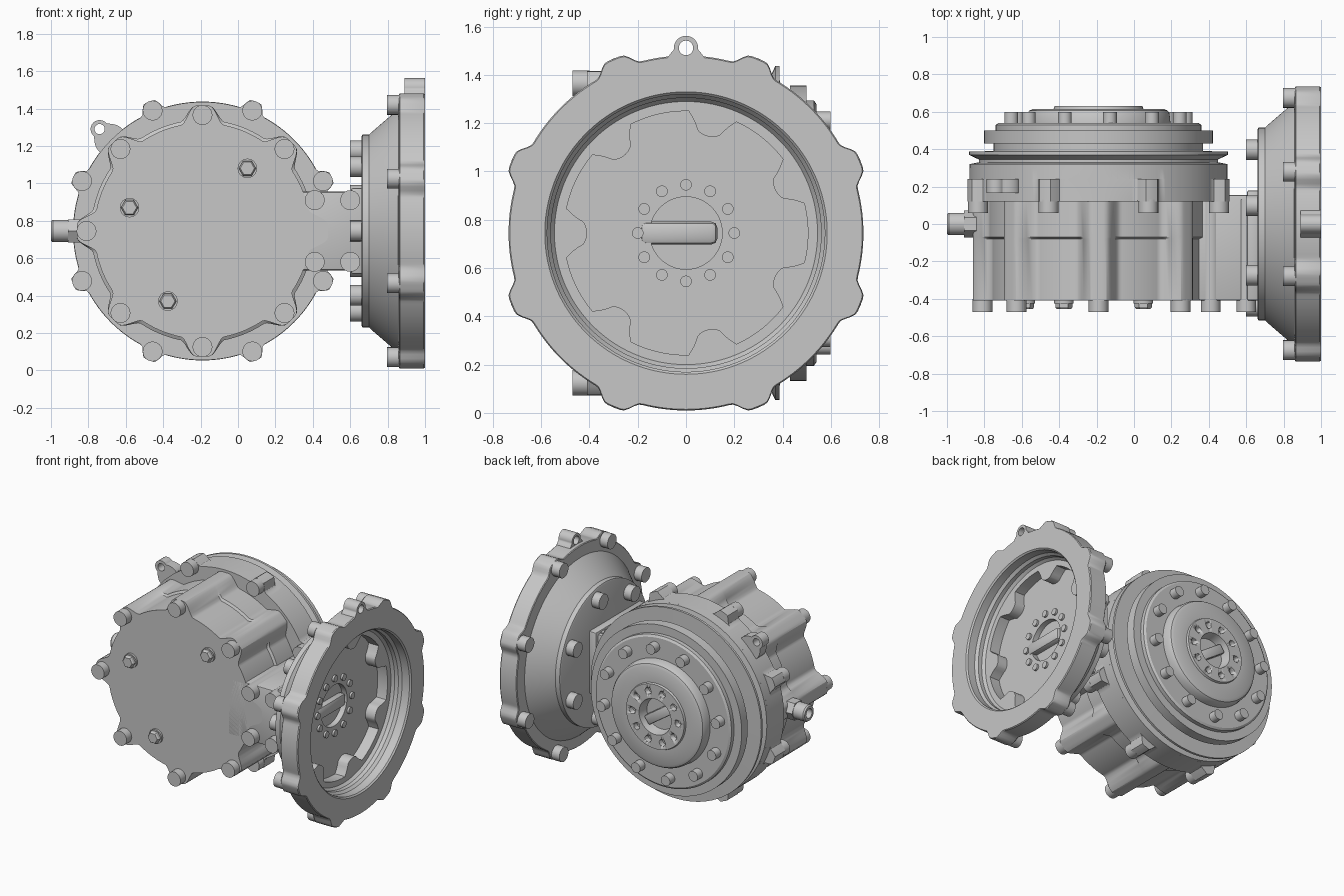
import bpy
import bmesh
from math import sin, cos, pi, radians, sqrt
from mathutils import Matrix

if "Cube" in bpy.data.objects:
    bpy.data.objects.remove(bpy.data.objects["Cube"])

steel = bpy.data.materials.new("cast_grey")
steel.use_nodes = True
GREY = (0.57, 0.57, 0.57, 1)
steel.diffuse_color = GREY
steel.node_tree.nodes["Principled BSDF"].inputs["Base Color"].default_value = GREY

GX, AZ = -0.19, 0.745   # gearbox axis x, shared axis height


def finish(name, bm, angle=30):
    bmesh.ops.recalc_face_normals(bm, faces=bm.faces)
    mesh = bpy.data.meshes.new(name)
    bm.to_mesh(mesh)
    bm.free()
    mesh.materials.append(steel)
    ob = bpy.data.objects.new(name, mesh)
    bpy.context.collection.objects.link(ob)
    bpy.ops.object.select_all(action="DESELECT")
    ob.select_set(True)
    bpy.context.view_layer.objects.active = ob
    bpy.ops.object.shade_smooth_by_angle(angle=radians(angle))
    return ob


def lathe(name, profile, axis, centre, steps=24, closed=False):
    """Sweep (along, radius) pairs round an axis; a radius may be a function of angle."""
    bm = bmesh.new()
    rings = []
    for along, rad in profile:
        ring = []
        for i in range(steps):
            a = 2 * pi * i / steps
            r = rad(a) if callable(rad) else rad
            u, v = centre[0] + r * cos(a), centre[1] + r * sin(a)
            ring.append(bm.verts.new((u, along, v) if axis == "Y" else (along, u, v)))
        rings.append(ring)
    pairs = list(zip(rings, rings[1:]))
    if closed:
        pairs.append((rings[-1], rings[0]))
    else:
        bm.faces.new(rings[0])
        bm.faces.new(rings[-1])
    for p, q in pairs:
        for i in range(steps):
            j = (i + 1) % steps
            bm.faces.new((p[i], p[j], q[j], q[i]))
    return finish(name, bm)


def lobed(base, tip, count, phase, half, blend):
    """Circle with evenly spaced rounded lobes (or notches when tip < base)."""
    step = 2 * pi / count

    def radius(a):
        d = abs((a - radians(phase) + step / 2) % step - step / 2) * base
        t = min(max((half + blend - d) / blend, 0), 1)
        return base + (tip - base) * t * t * (3 - 2 * t)
    return radius


def scalloped(base, count, phase, dist, size):
    """Circle bitten by round bosses whose flanks flare into the wall."""
    step = 2 * pi / count

    def radius(a):
        d = abs((a - radians(phase) + step / 2) % step - step / 2)
        off = dist * sin(d)
        if off < size:
            return dist * cos(d) - 0.8 * sqrt(size * size - off * off)
        t = min((off - size) / 0.03, 1)
        return dist * cos(d) * (1 - t) + base * t
    return radius


def around(centre, radius, count, phase):
    for i in range(count):
        a = radians(phase) + 2 * pi * i / count
        yield centre[0] + radius * cos(a), centre[1] + radius * sin(a)


def bolt(name, axis, centre, tip, seat, r=0.053, steps=24):
    return lathe(name, [(tip, r), (seat, r)], axis, centre, steps)


def box(name, size, location, angle=0, bevel=0.01):
    bm = bmesh.new()
    bmesh.ops.create_cube(bm, size=1)
    bmesh.ops.scale(bm, vec=size, verts=bm.verts)
    bmesh.ops.bevel(bm, geom=bm.edges[:], offset=bevel, segments=2, affect="EDGES", profile=0.5)
    bmesh.ops.transform(bm, matrix=Matrix.Translation(location) @ Matrix.Rotation(angle, 4, "Y"),
                        verts=bm.verts)
    return finish(name, bm)


def eye(name, axis, centre, start, end, r, hole, root):
    """Lifting eye: a ring that flares towards the body in the root direction."""
    skirt = lobed(r, 0.13, 1, root, 0.6 * r, 0.9 * r)
    lathe(name, [(start, skirt), (end, skirt), (end, hole), (start, hole)], axis, centre, 64, True)


def drill(target, cutters):
    """Cut holes, bake the result and drop the cutters."""
    for c in cutters:
        c.hide_render = True
        m = target.modifiers.new("hole", "BOOLEAN")
        m.object, m.operation, m.solver = c, "DIFFERENCE", "EXACT"
    bpy.context.view_layer.update()
    graph = bpy.context.evaluated_depsgraph_get()
    baked = bpy.data.meshes.new_from_object(target.evaluated_get(graph))
    target.modifiers.clear()
    target.data = baked
    for c in cutters:
        bpy.data.objects.remove(c)


# Gearbox housing: ribbed front half, bolted flange
G = (GX, AZ)
front = lobed(0.578, 0.672, 8, 0, 0.03, 0.085)
middle = lobed(0.595, 0.672, 8, 0, 0.03, 0.09)
flange = lobed(0.69, 0.748, 8, 22.5, 0.025, 0.045)
lathe("gearbox_housing", [
    (-0.41, front), (-0.08, front), (-0.07, middle), (0.12, middle), (0.12, flange),
    (0.24, flange), (0.24, 0.69), (0.3, 0.69)], "Y", G, 288)

# Stepped output hub at the back
hub = lathe("output_hub", [
    (0.24, 0.69), (0.32, 0.69), (0.33, 0.64), (0.345, 0.64), (0.37, 0.692), (0.387, 0.692),
    (0.39, 0.56), (0.43, 0.56), (0.43, 0.612), (0.5, 0.612), (0.5, 0.55), (0.53, 0.55),
    (0.54, 0.535), (0.54, 0.385), (0.59, 0.38), (0.606, 0.37), (0.615, 0.35),
    (0.615, 0.24), (0.63, 0.235), (0.63, 0.13), (0.56, 0.115)], "Y", G, 128)
drill(hub, [lathe("hole_cutter", [(0.59, 0.024), (0.66, 0.024)], "Y", p, 16)
            for p in around(G, 0.185, 10, 0)])
box("hub_key", (0.22, 0.05, 0.07), (GX, 0.58, AZ), 0.6)
for p in around(G, 0.47, 12, 22.5):
    bolt("hub_bolt", "Y", p, 0.598, 0.53, 0.037)

# Housing bolts
for p in around(G, 0.62, 8, 0):
    if p[0] < 0.4:
        bolt("cover_bolt", "Y", p, -0.47, -0.4)
for p in around(G, 0.697, 8, 22.5):
    bolt("flange_bolt", "Y", p, 0.06, 0.13)

# Hexagonal plugs on the front cover
for p in ((0.05, 1.08), (-0.58, 0.87), (-0.375, 0.37)):
    lathe("plug_collar", [(-0.425, 0.052), (-0.4, 0.052)], "Y", p)
    lathe("plug", [(-0.455, 0.038), (-0.445, 0.046), (-0.4, 0.046)], "Y", p, 6)

# Neck joining the gearbox to the wheel flange
box("neck", (0.46, 0.565, 0.42), (0.435, -0.1275, AZ))
box("neck_pad", (0.06, 0.59, 0.46), (0.635, -0.115, AZ))
for x in (0.41, 0.6):
    for side in (-1, 1):
        p = (x, AZ + side * 0.165)
        lathe("neck_boss", [(-0.41, 0.053), (0.13, 0.053)], "Y", p)
        bolt("neck_bolt", "Y", p, -0.47, -0.4)

# Side port
lathe("port_collar", [(-0.91, 0.072), (-0.8, 0.072)], "X", (0, AZ), 6)
lathe("port", [(-1, 0.053), (-0.99, 0.06), (-0.88, 0.06), (-0.88, 0.034), (-1, 0.034)],
      "X", (0, AZ), 32, True)

# Wheel flange: cone, lobed rim and stepped pocket
W = (0, AZ)
rim = lobed(0.735, 0.782, 8, 22.5, 0.03, 0.07)
rim_edge = lobed(0.73, 0.777, 8, 22.5, 0.03, 0.07)
pocket = scalloped(0.505, 7, 180, 0.46, 0.062)
lathe("wheel_flange", [
    (0.66, 0.505), (0.665, 0.515), (0.7, 0.515), (0.71, 0.525), (0.855, 0.65), (0.86, rim_edge),
    (0.865, rim), (0.993, rim), (1, rim_edge), (1, 0.585), (0.99, 0.575), (0.93, 0.575),
    (0.91, 0.56), (0.88, 0.56), (0.86, 0.545), (0.86, pocket), (0.78, pocket),
    (0.78, 0.15), (0.74, 0.15)], "X", W, 280)
for p in around(W, 0.73, 8, 22.5):
    bolt("rim_bolt", "X", p, 0.796, 0.87)
for p in around(W, 0.44, 7, 180):
    bolt("mount_bolt", "X", p, 0.6, 0.67, 0.055)

# Pocket centre: drive bar and ring of pins
box("drive_bar", (0.06, 0.32, 0.095), (0.76, -0.03, AZ), 0, 0.025)
for p in around(W, 0.2, 12, 0):
    bolt("pocket_pin", "X", p, 0.795, 0.77, 0.024, 16)

# Lifting eyes
eye("gearbox_eye", "Y", (-0.74, 1.29), 0.165, 0.24, 0.048, 0.027, 315)
eye("flange_eye", "X", (0, 1.512), 0.89, 1, 0.05, 0.03, 270)
